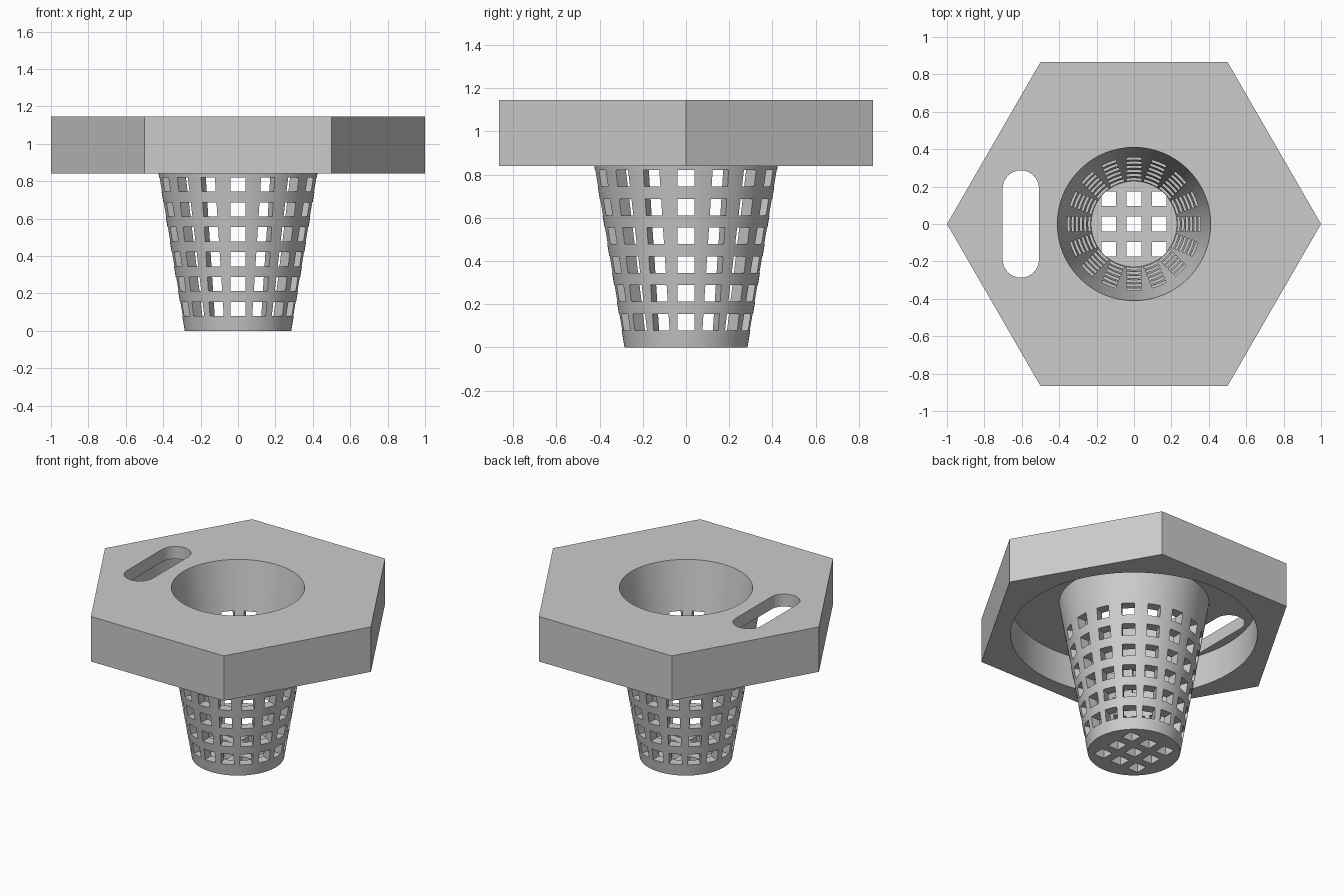
import bpy, bmesh, math
from mathutils import Matrix, Vector

cube = bpy.data.objects.get("Cube")
if cube:
    bpy.data.objects.remove(cube, do_unlink=True)

BASE, TOP, CEILING = 0.84, 1.145, 1.06
FLOOR = 0.06
SEGMENTS = 96

grey = bpy.data.materials.new("light grey")
grey.use_nodes = True
grey.diffuse_color = (0.6, 0.6, 0.6, 1)
grey.node_tree.nodes["Principled BSDF"].inputs["Base Color"].default_value = (0.6, 0.6, 0.6, 1)


def make_object(name, bm):
    mesh = bpy.data.meshes.new(name)
    bmesh.ops.recalc_face_normals(bm, faces=bm.faces)
    bm.to_mesh(mesh)
    bm.free()
    mesh.materials.append(grey)
    obj = bpy.data.objects.new(name, mesh)
    bpy.context.collection.objects.link(obj)
    return obj


def frustum(name, r_low, r_high, z_low, z_high, sides=SEGMENTS):
    bm = bmesh.new()
    bmesh.ops.create_cone(bm, cap_ends=True, segments=sides, radius1=r_low, radius2=r_high,
                          depth=z_high - z_low,
                          matrix=Matrix.Translation((0, 0, (z_low + z_high) / 2)))
    return make_object(name, bm)


def add_box(bm, centre, size, angle=0):
    bmesh.ops.create_cube(bm, size=1, matrix=Matrix.Rotation(angle, 4, 'Z')
                          @ Matrix.Translation(centre)
                          @ Matrix.Diagonal((*size, 1)))


def combine(target, other, operation):
    mod = target.modifiers.new(operation, 'BOOLEAN')
    mod.operation = operation
    mod.solver = 'EXACT'
    mod.object = other
    bpy.context.view_layer.objects.active = target
    bpy.ops.object.modifier_apply(modifier=mod.name)
    bpy.data.objects.remove(other, do_unlink=True)


def outer(z):
    return 0.285 + z / 6


def inner(z):
    return 0.41 - (TOP - z) / 6


# Hexagonal collar with a round pocket underneath
bm = bmesh.new()
corners = [bm.verts.new((math.cos(k * math.pi / 3), math.sin(k * math.pi / 3), BASE))
           for k in range(6)]
face = bm.faces.new(corners)
extruded = bmesh.ops.extrude_face_region(bm, geom=[face])["geom"]
bmesh.ops.translate(bm, vec=(0, 0, TOP - BASE),
                    verts=[g for g in extruded if isinstance(g, bmesh.types.BMVert)])
planter = make_object("collar_and_basket", bm)
combine(planter, frustum("pocket_cutter", 0.76, 0.76, BASE - 0.2, CEILING), 'DIFFERENCE')

# Tapered basket, joined to the collar and hollowed
basket_top = (CEILING + TOP) / 2
combine(planter, frustum("basket", outer(0), outer(basket_top), 0, basket_top), 'UNION')
combine(planter, frustum("hollow_cutter", inner(FLOOR), inner(TOP + 0.1), FLOOR, TOP + 0.1),
        'DIFFERENCE')

# Rounded slot through the collar
bm = bmesh.new()
outline = []
for k in range(34):
    end = 1 if k < 17 else -1
    a = math.pi * (k % 17) / 16 + (0 if end > 0 else math.pi)
    outline.append(bm.verts.new((-0.605 + 0.097 * math.cos(a),
                                 end * 0.19 + 0.097 * math.sin(a), BASE + 0.1)))
face = bm.faces.new(outline)
extruded = bmesh.ops.extrude_face_region(bm, geom=[face])["geom"]
bmesh.ops.translate(bm, vec=(0, 0, 0.4),
                    verts=[g for g in extruded if isinstance(g, bmesh.types.BMVert)])
combine(planter, make_object("slot_cutter", bm), 'DIFFERENCE')

# Rows of windows in the basket wall
bm = bmesh.new()
for row in range(6):
    for column in range(16):
        add_box(bm, (0.415, 0, 0.117 + row * 0.133), (0.4, 0.08, 0.076),
                column * math.pi / 8)
combine(planter, make_object("window_cutter", bm), 'DIFFERENCE')

# Drain holes in the floor
bm = bmesh.new()
for i in (-1, 0, 1):
    for j in (-1, 0, 1):
        add_box(bm, (i * 0.135, j * 0.135, 0), (0.08, 0.08, 2 * FLOOR + 0.01))
combine(planter, make_object("drain_cutter", bm), 'DIFFERENCE')

# Smooth round walls, sharp edges
bpy.ops.object.select_all(action='DESELECT')
planter.select_set(True)
bpy.context.view_layer.objects.active = planter
bpy.ops.object.shade_smooth_by_angle(angle=math.radians(30))
